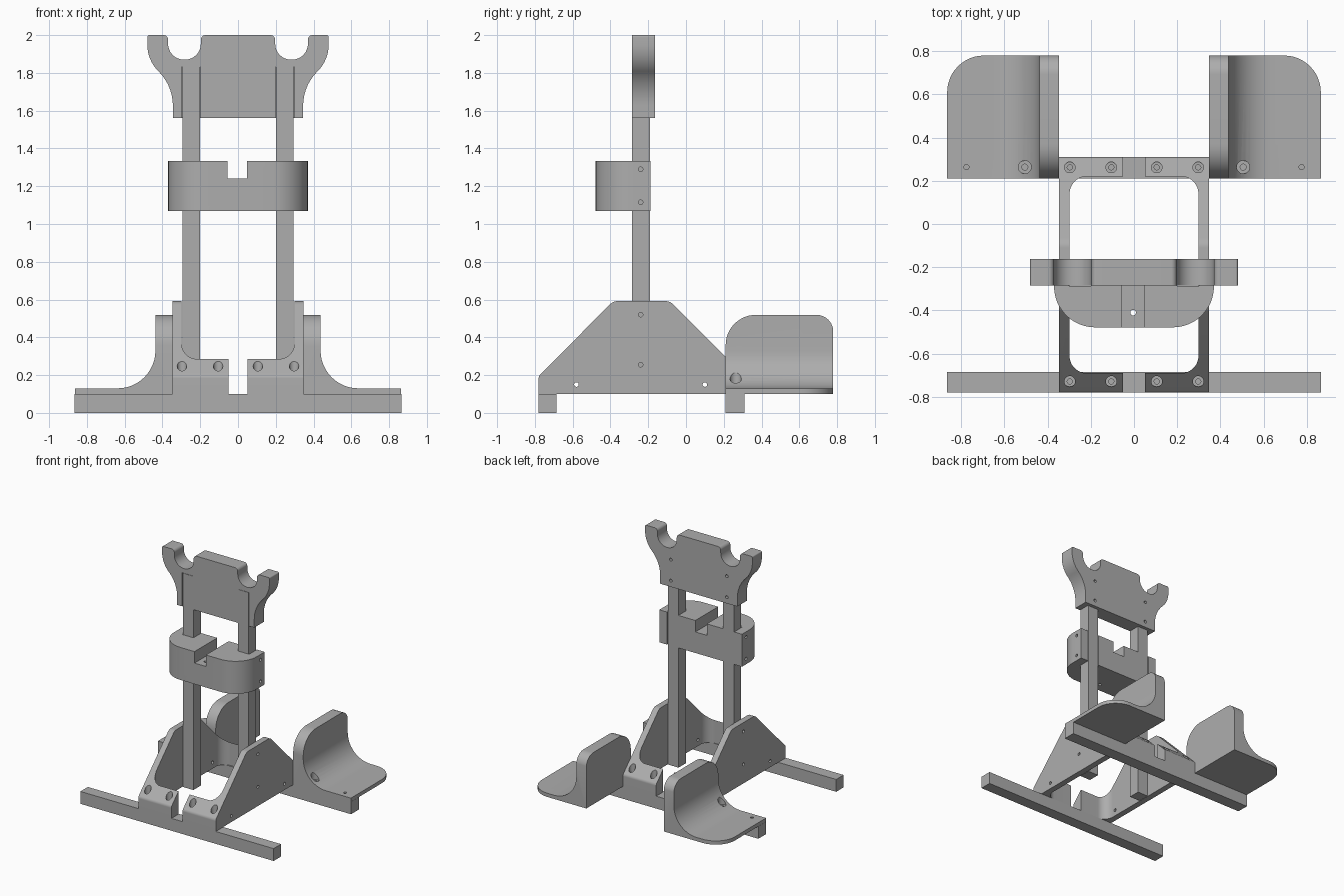
import bpy, bmesh, math
from mathutils import Vector

if "Cube" in bpy.data.objects:
    bpy.data.objects.remove(bpy.data.objects["Cube"])

grey = bpy.data.materials.new("grey")
grey.diffuse_color = (0.42, 0.42, 0.42, 1)
grey.use_nodes = True
grey.node_tree.nodes["Principled BSDF"].inputs["Base Color"].default_value = grey.diffuse_color


def outline(corners, seg=12):
    """Closed 2D outline from (a, b) or (a, b, fillet radius) corners."""
    out, n = [], len(corners)
    for i, c in enumerate(corners):
        p = Vector(c[:2])
        if len(c) == 2:
            out.append(p)
            continue
        u = (Vector(corners[i - 1][:2]) - p).normalized()
        v = (Vector(corners[(i + 1) % n][:2]) - p).normalized()
        t, r = u.angle(v), c[2]
        centre = p + (u + v).normalized() * r / math.sin(t / 2)
        s = p + u * r / math.tan(t / 2) - centre
        e = p + v * r / math.tan(t / 2) - centre
        a0 = math.atan2(s.y, s.x)
        da = (math.atan2(e.y, e.x) - a0 + math.pi) % (2 * math.pi) - math.pi
        for k in range(seg + 1):
            a = a0 + da * k / seg
            out.append(centre + r * Vector((math.cos(a), math.sin(a))))
    return out


def prism(name, axis, corners, lo, hi):
    """Extrude an outline along X (y,z), Y (x,z) or Z (x,y)."""
    place = {"X": lambda p, h: (h, p.x, p.y),
             "Y": lambda p, h: (p.x, h, p.y),
             "Z": lambda p, h: (p.x, p.y, h)}[axis]
    bm = bmesh.new()
    pts = outline(corners)
    low = [bm.verts.new(place(p, lo)) for p in pts]
    top = [bm.verts.new(place(p, hi)) for p in pts]
    bm.faces.new(low)
    bm.faces.new(top)
    for i in range(len(pts)):
        bm.faces.new((low[i - 1], low[i], top[i], top[i - 1]))
    bmesh.ops.recalc_face_normals(bm, faces=bm.faces)
    me = bpy.data.meshes.new(name)
    bm.to_mesh(me)
    bm.free()
    me.materials.append(grey)
    ob = bpy.data.objects.new(name, me)
    bpy.context.collection.objects.link(ob)
    return ob


def rect(a0, a1, b0, b1):
    return [(a0, b0), (a1, b0), (a1, b1), (a0, b1)]


def box(name, x0, x1, y0, y1, z0, z1):
    return prism(name, "Z", rect(x0, x1, y0, y1), z0, z1)


def hole(axis, a, b, r, lo, hi):
    ring = [(a + r * math.cos(k * math.pi / 10), b + r * math.sin(k * math.pi / 10))
            for k in range(20)]
    return prism("hole_cutter", axis, ring, lo, hi)


def apply(ob, kind, **settings):
    bpy.context.view_layer.objects.active = ob
    m = ob.modifiers.new("m", kind)
    for k, v in settings.items():
        setattr(m, k, v)
    bpy.ops.object.modifier_apply(modifier=m.name)


def carve(ob, cutters, op="DIFFERENCE"):
    for c in cutters:
        apply(ob, "BOOLEAN", operation=op, object=c, solver="EXACT")
        bpy.data.objects.remove(c)


def finish(ob, mirror=False):
    if mirror:
        apply(ob, "MIRROR", use_mirror_merge=False)
    bpy.ops.object.select_all(action="DESELECT")
    ob.select_set(True)
    bpy.context.view_layer.objects.active = ob
    bpy.ops.object.shade_smooth_by_angle(angle=math.radians(30))


# Floor bars
box("front_floor_bar", -0.865, 0.865, -0.78, -0.685, 0, 0.1)
box("rear_floor_bar", -0.865, 0.865, 0.21, 0.31, 0, 0.1)

# Upright posts
finish(box("upright_posts", 0.2, 0.295, -0.285, -0.19, 0.1, 1.83), mirror=True)

# Side brackets: C-shaped plan trimmed by the sloping side profile
bracket = prism("side_brackets", "Z", [
    (0.05, -0.9), (0.347, -0.9), (0.347, 0.4), (0.05, 0.4), (0.05, 0.22),
    (0.298, 0.22, 0.08), (0.298, -0.69, 0.08), (0.05, -0.69)], 0, 0.8)
carve(bracket, [prism("profile_cutter", "X", [
    (-0.78, 0.1), (0.31, 0.1), (0.31, 0.195, 0.03), (-0.085, 0.592, 0.06),
    (-0.385, 0.592, 0.06), (-0.78, 0.195, 0.03)], 0, 0.5)], "INTERSECT")
for y in (-0.728, 0.262):
    for x in (0.105, 0.297):
        carve(bracket, [hole("Z", x, y, 0.025, 0.2, 0.5), hole("Z", x, y, 0.012, 0.05, 0.3)])
carve(bracket, [hole("X", y, z, 0.012, 0.2, 0.4) for y, z in
                ((-0.24, 0.52), (-0.24, 0.255), (-0.58, 0.15), (0.1, 0.15))])
finish(bracket, mirror=True)

# Rear cradles: filleted L trimmed by rounded side and plan outlines
cradle = prism("rear_cradles", "Y", [
    (0.347, 0.1), (0.865, 0.1), (0.865, 0.13), (0.437, 0.13, 0.2),
    (0.437, 0.52), (0.347, 0.52)], 0.1, 0.9)
carve(cradle, [
    prism("side_cutter", "X", [(0.21, 0), (0.78, 0), (0.78, 0.519, 0.09), (0.21, 0.519, 0.16)], 0.2, 1),
    prism("plan_cutter", "Z", [(0.2, 0.21), (0.864, 0.21), (0.864, 0.779, 0.17), (0.2, 0.779)], 0, 0.8),
], "INTERSECT")
carve(cradle, [hole("Z", 0.505, 0.263, 0.03, 0.15, 0.5), hole("Z", 0.505, 0.263, 0.014, 0, 0.3),
               hole("Z", 0.775, 0.263, 0.012, 0, 0.3)])
finish(cradle, mirror=True)


def post_slots(y0, y1, z0, z1):
    return [box("slot_cutter", *sorted((s * 0.199, s * 0.3)), y0, y1, z0, z1) for s in (1, -1)]


# Top yoke with two U-shaped rests
half = [(0.345, 1.56), (0.345, 1.732, 0.255), (0.48, 1.867, 0.2), (0.48, 2.0, 0.01),
        (0.37, 2.0, 0.025), (0.37, 1.87, 0.084), (0.197, 1.87, 0.084), (0.197, 2.0, 0.025)]
yoke = prism("top_yoke", "Y", half + [(-c[0], *c[1:]) for c in reversed(half)], -0.285, -0.163)
carve(yoke, post_slots(-0.4, -0.19, 1.4, 1.832))
carve(yoke, [hole("Y", x, z, 0.012, -0.22, -0.1) for x in (-0.25, 0.25) for z in (1.61, 1.78)])
finish(yoke)

# Middle collar with rounded front, centre notch and post slots
collar = prism("middle_collar", "Z", [
    (-0.37, -0.187), (-0.37, -0.478, 0.19), (0.37, -0.478, 0.19), (0.37, -0.187)], 1.07, 1.333)
carve(collar, post_slots(-0.286, 0, 0.9, 1.5))
carve(collar, [box("notch_cutter", -0.055, 0.047, -0.6, 0, 1.24, 1.5),
               hole("Z", -0.004, -0.41, 0.013, 1, 1.4)])
carve(collar, [hole("X", -0.24, z, 0.012, *sorted((s * 0.25, s * 0.5)))
               for s in (1, -1) for z in (1.29, 1.115)])
finish(collar)
